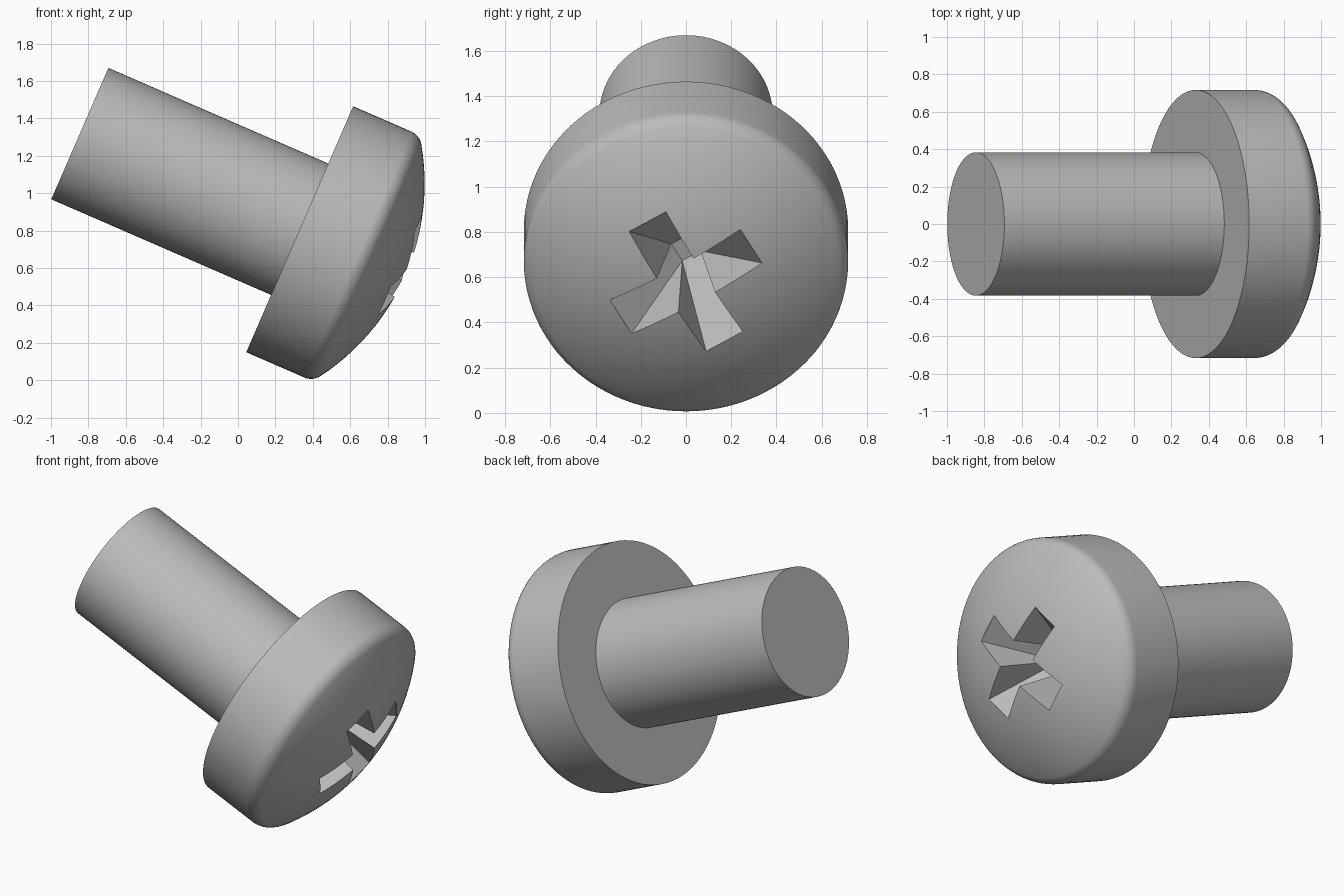
import bpy, bmesh
from math import radians, sin, cos, sqrt, asin, pi
from mathutils import Matrix, Vector

if "Cube" in bpy.data.objects:
    bpy.data.objects.remove(bpy.data.objects["Cube"], do_unlink=True)

steel = bpy.data.materials.new("grey_steel")
steel.use_nodes = True
GREY = (0.5, 0.5, 0.5, 1)
steel.diffuse_color = GREY
steel.node_tree.nodes["Principled BSDF"].inputs["Base Color"].default_value = GREY

# Sizes along the screw's own axis, with the head's underside at 0
SHANK_R, SHANK_LEN = 0.383, 1.282
HEAD_R, APEX, DOME_R = 0.717, 0.617, 1.23
FILLET = 0.09
TILT = Matrix.Translation((0.33, 0, 0.807)) @ Matrix.Rotation(radians(113.5), 4, 'Y')


def dome_height(r):
    return APEX - DOME_R + sqrt(DOME_R ** 2 - r ** 2)


def make_object(name, bm):
    bmesh.ops.recalc_face_normals(bm, faces=bm.faces)
    mesh = bpy.data.meshes.new(name)
    bm.to_mesh(mesh)
    bm.free()
    obj = bpy.data.objects.new(name, mesh)
    bpy.context.collection.objects.link(obj)
    mesh.materials.append(steel)
    obj.matrix_world = TILT
    return obj


# Profile: shank, flat underside, head wall, rounded rim, shallow dome
fx = HEAD_R - FILLET
fz = APEX - DOME_R + sqrt((DOME_R - FILLET) ** 2 - fx ** 2)
dome_angle = asin(fx / (DOME_R - FILLET))
profile = [(0, -SHANK_LEN), (SHANK_R, -SHANK_LEN), (SHANK_R, 0), (HEAD_R, 0)]
for i in range(9):
    a = (pi / 2 - dome_angle) * i / 8
    profile.append((fx + FILLET * cos(a), fz + FILLET * sin(a)))
for i in range(1, 15):
    r = DOME_R * sin(dome_angle * (1 - i / 14))
    profile.append((r, dome_height(r)))

bm = bmesh.new()
verts = [bm.verts.new((r, 0, z)) for r, z in profile]
edges = [bm.edges.new(pair) for pair in zip(verts, verts[1:])]
bmesh.ops.spin(bm, geom=verts + edges, cent=(0, 0, 0), axis=(0, 0, 1),
               angle=2 * pi, steps=96, use_duplicate=False)
bmesh.ops.remove_doubles(bm, verts=bm.verts, dist=0.0005)
screw = make_object("screw_body", bm)

# Cross recess cutter: a plus outline tapering to a small square floor
ARM, HALF, FLOOR, DEEP = 0.335, 0.094, 0.047, 0.188
bm = bmesh.new()
top, rim, floor = [], [], []
for k in range(4):
    turn = Matrix.Rotation(radians(30.5 + 90 * k), 3, 'Z')
    for x, y in ((ARM, -HALF), (ARM, HALF), (HALF, HALF)):
        p = turn @ Vector((x, y, 0))
        rim.append(bm.verts.new((p.x, p.y, dome_height(p.length))))
        top.append(bm.verts.new((p.x, p.y, APEX + 0.2)))
    floor.append(bm.verts.new(turn @ Vector((FLOOR, FLOOR, DEEP))))
bm.faces.new(top)
bm.faces.new(floor)
for i in range(12):
    j = (i + 1) % 12
    bm.faces.new((top[i], top[j], rim[j], rim[i]))
for k in range(4):
    a, b, inner = rim[3 * k:3 * k + 3]
    bm.faces.new((a, b, floor[k], floor[k - 1]))
    bm.faces.new((b, inner, floor[k]))
    bm.faces.new((rim[3 * k - 1], a, floor[k - 1]))
cutter = make_object("recess_cutter", bm)
cutter.hide_render = True

# Cut the recess, then smooth the round surfaces
bpy.ops.object.select_all(action='DESELECT')
screw.select_set(True)
bpy.context.view_layer.objects.active = screw
cut = screw.modifiers.new("cross_recess", 'BOOLEAN')
cut.operation = 'DIFFERENCE'
cut.solver = 'EXACT'
cut.object = cutter
bpy.ops.object.modifier_apply(modifier=cut.name)
bpy.data.objects.remove(cutter, do_unlink=True)
bpy.ops.object.shade_smooth_by_angle(angle=radians(25))
